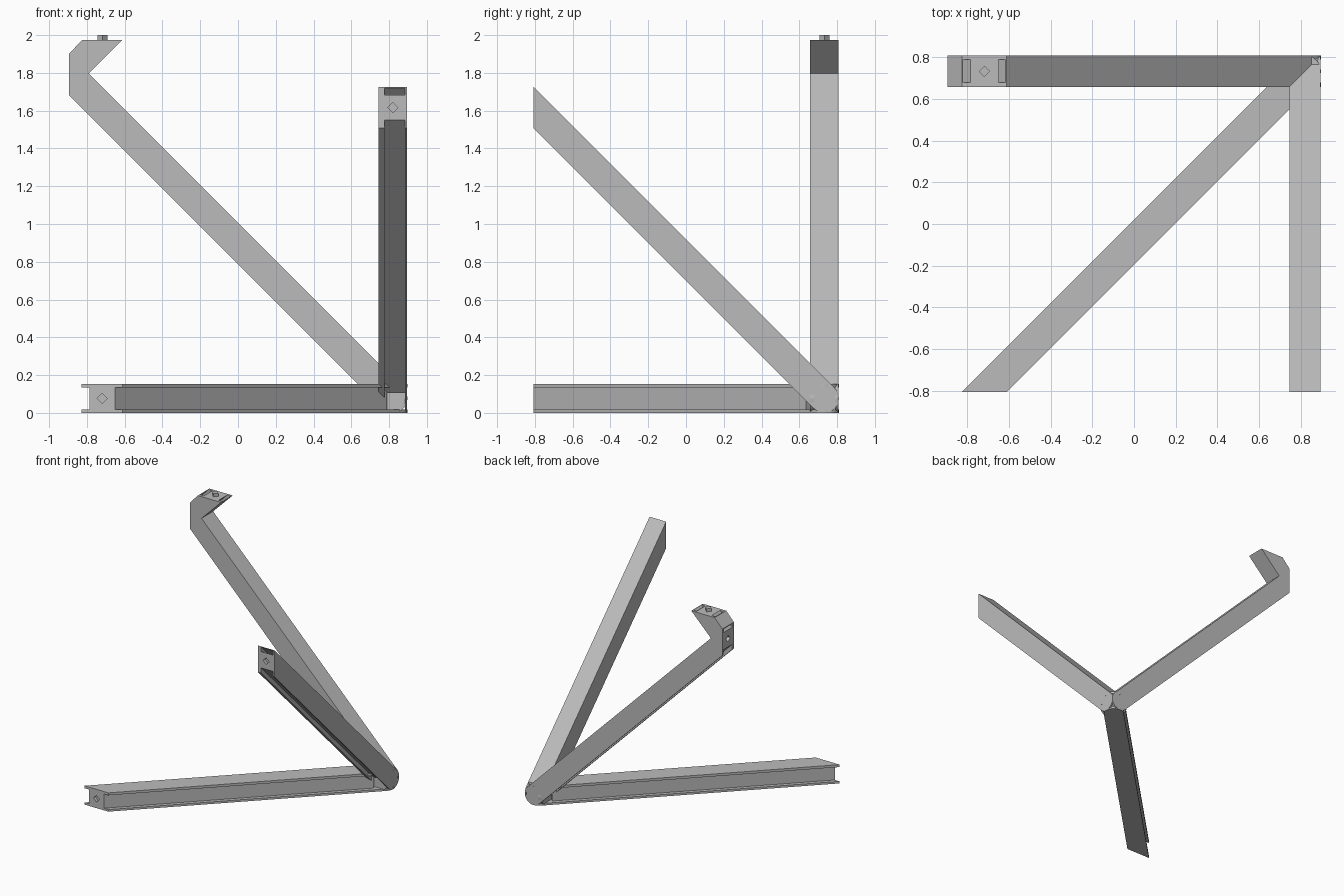
import bpy, bmesh, math
from mathutils import Vector

if "Cube" in bpy.data.objects:
    bpy.data.objects.remove(bpy.data.objects["Cube"])

grey = bpy.data.materials.new("steel_grey")
grey.use_nodes = True
GREY = (0.5, 0.5, 0.5, 1)
grey.diffuse_color = GREY
grey.node_tree.nodes["Principled BSDF"].inputs["Base Color"].default_value = GREY

HALF, WEB, SKIN = 0.077, 0.0475, 0.004
R2 = math.sqrt(2)
CORNER = Vector((0.82, 0.7325, 0.077))
END_X, END_Y, HOOK_TOP = -0.895, -0.807, 1.975

# Each beam lies in a plane: outline axes u, v and thickness axis w
AXES = {"hooked": (0, 2, 1), "rising": (1, 2, 0), "floor": (1, 0, 2)}


def place(beam, u, v, w):
    p = Vector((0, 0, 0))
    for axis, value in zip(AXES[beam], (u, v, w)):
        p[axis] = value
    return p


def prism(name, beam, outline, w0, w1):
    bm = bmesh.new()
    face = bm.faces.new([bm.verts.new(place(beam, u, v, w0)) for u, v in outline])
    ext = bmesh.ops.extrude_face_region(bm, geom=[face])
    moved = [g for g in ext["geom"] if isinstance(g, bmesh.types.BMVert)]
    bmesh.ops.translate(bm, verts=moved, vec=place(beam, 0, 0, w1 - w0))
    bmesh.ops.recalc_face_normals(bm, faces=bm.faces)
    mesh = bpy.data.meshes.new(name)
    bm.to_mesh(mesh)
    bm.free()
    mesh.materials.append(grey)
    obj = bpy.data.objects.new(name, mesh)
    bpy.context.collection.objects.link(obj)
    return obj


def diamond(name, centre, axis, depth):
    """Square pin standing on one corner, along a world axis."""
    rot = {"x": (0, math.pi / 2, 0), "y": (math.pi / 2, 0, 0), "z": (0, 0, 0)}[axis]
    bpy.ops.mesh.primitive_cylinder_add(vertices=4, radius=0.027, depth=depth,
                                        location=centre, rotation=rot)
    obj = bpy.context.object
    obj.name = name
    obj.data.materials.append(grey)
    return obj


def socket(target, centre, axis):
    cutter = diamond(target.name + "_socket_cutter", centre, axis, 0.05)
    cutter.hide_render = True
    cutter.hide_set(True)
    cutter.display_type = "WIRE"
    mod = target.modifiers.new("socket", "BOOLEAN")
    mod.operation, mod.solver, mod.object = "DIFFERENCE", "EXACT", cutter


def build_beam(beam, s, end, t_low, t_high, covered, hook=None):
    """I-beam running diagonally from the corner towards (-1, s), cut square at u = end."""
    cu, cv, cw = (CORNER[a] for a in AXES[beam])
    w0, w1 = cw - 0.075, cw + 0.075
    if beam == "floor":
        w0, w1 = 0, 0.154
    mid = cv + s * (cu - end)
    along, side = Vector((-1, s)) / R2, Vector((s, 1)) / R2
    side *= 1 if side.y > 0 else -1
    c = Vector((cu, cv))

    def cut_end(half, kind):
        low, high = (end, mid - half * R2), (end, mid + half * R2)
        return [low] + (hook[kind] if hook else [high])

    # flanges, rounded about the shared corner
    arc = [c + side * HALF * math.cos(a) - along * HALF * math.sin(a)
           for a in (math.pi * i / 16 for i in range(17))]
    flange = cut_end(HALF, "flange") + [tuple(p) for p in arc]
    prism(beam + "_beam_flange_inner", beam, flange, w0, w0 + t_low)
    prism(beam + "_beam_flange_outer", beam, flange, w1 - t_high, w1)

    # thick web between the flanges
    near = c + along * 0.09
    web_outline = cut_end(WEB, "web") + [tuple(near + side * WEB), tuple(near - side * WEB)]
    web = prism(beam + "_beam_web", beam, web_outline, w0 + t_low, w1 - t_high)

    # thin cover closing the upper channel
    if covered:
        top = c + side * HALF
        far = hook["flange"][-1] if hook else (end, mid + HALF * R2)
        inset = side * SKIN
        tip = Vector(far)
        low = (tip.x, tip.y - SKIN * R2)
        prism(beam + "_beam_cover", beam,
              [tuple(tip), tuple(top), tuple(top - inset), low],
              w0 + t_low, w1 - t_high)
    return web, mid, w0 + t_low, w1 - t_high


# Hooked beam: the end turns back up and is cut level
upper = CORNER.x + CORNER.z + HALF * R2
upper_web = CORNER.x + CORNER.z + WEB * R2
lean, lean_web = 2.588, 2.625


def meet(total, diff):
    return ((total - diff) / 2, (total + diff) / 2)


hook = {
    "flange": [(END_X, 1.90), (-0.825, HOOK_TOP), (HOOK_TOP - lean - 0.0, HOOK_TOP),
               meet(upper, lean)],
    "web": [(END_X, END_X + 2.76), (HOOK_TOP - 2.76, HOOK_TOP),
            (HOOK_TOP - lean_web, HOOK_TOP), meet(upper_web, lean_web)],
}
web, mid, wa, wb = build_beam("hooked", 1, END_X, 0.022, 0.018, True, hook)
socket(web, (END_X, CORNER.y, mid), "x")
elbow, tip = hook["flange"][3], hook["flange"][2]
prism("hook_inner_cover", "hooked",
      [elbow, tip, (tip[0] - SKIN, tip[1]), (elbow[0] - SKIN, elbow[1])], wa, wb)
p, q = hook["flange"][0], hook["flange"][1]
prism("hook_bevel_cover", "hooked",
      [p, q, (q[0] + SKIN, q[1]), (p[0], p[1] - SKIN)], wa, wb)
diamond("hook_pin", (-0.7175, CORNER.y, HOOK_TOP + 0.0025), "z", 0.045)

# Rising beam
web, mid, wa, wb = build_beam("rising", 1, END_Y, 0.03, 0.012, True)
socket(web, (CORNER.x, END_Y, mid), "y")

# Floor beam
web, mid, wa, wb = build_beam("floor", -1, END_Y, 0.017, 0.02, False)
socket(web, (mid, END_Y, CORNER.z), "y")
